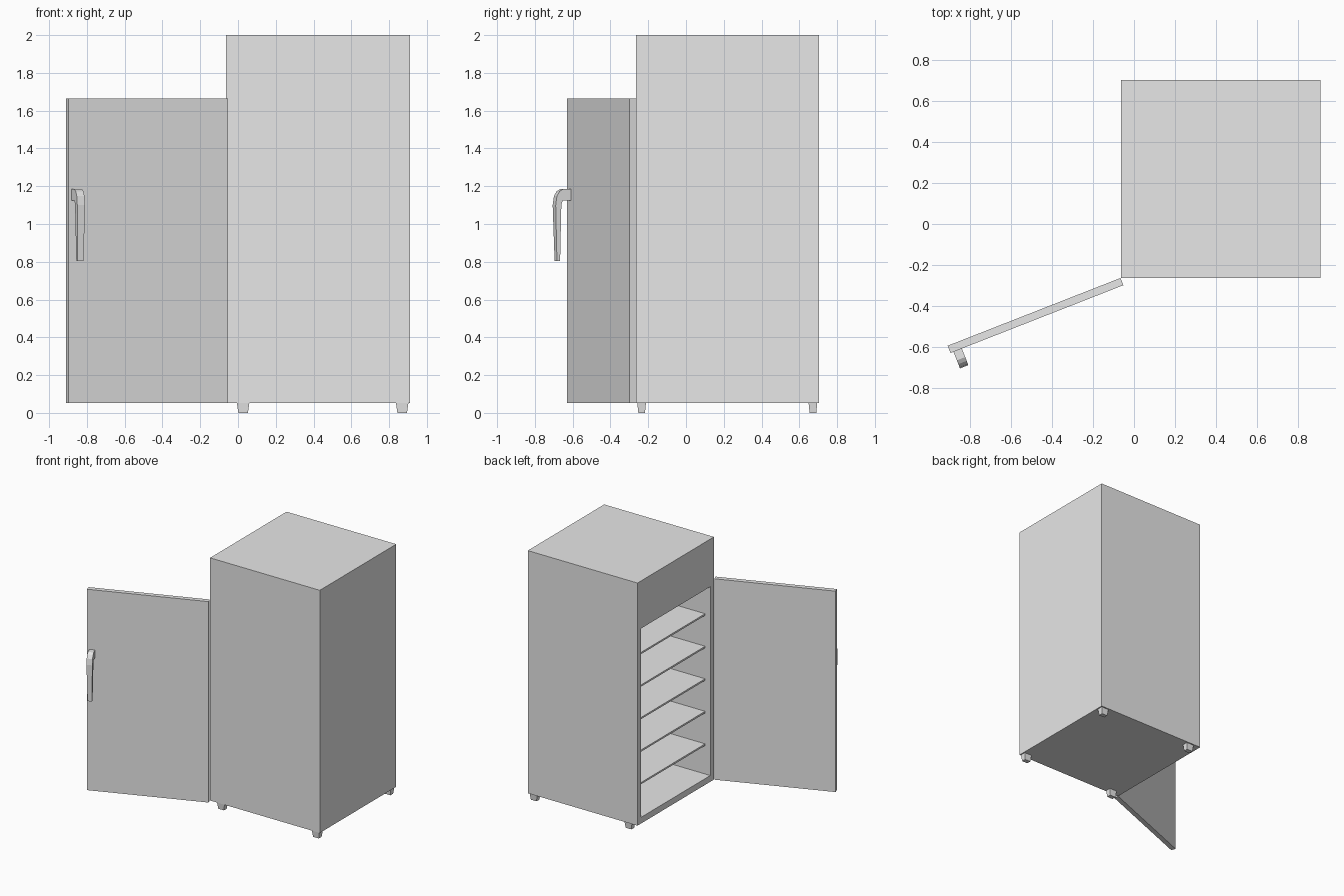
import bpy
import bmesh
from math import radians
from mathutils import Matrix, Vector

if "Cube" in bpy.data.objects:
    bpy.data.objects.remove(bpy.data.objects["Cube"], do_unlink=True)

GREY = (0.8, 0.8, 0.8, 1.0)
grey = bpy.data.materials.new("light_grey")
grey.use_nodes = True
grey.diffuse_color = GREY
for node in grey.node_tree.nodes:
    if node.type == "BSDF_PRINCIPLED":
        node.inputs["Base Color"].default_value = GREY


def finish(name, bm, matrix=None):
    """Turn a bmesh into a flat-shaded object in the shared colour."""
    bmesh.ops.recalc_face_normals(bm, faces=bm.faces)
    mesh = bpy.data.meshes.new(name)
    bm.to_mesh(mesh)
    bm.free()
    mesh.materials.append(grey)
    obj = bpy.data.objects.new(name, mesh)
    bpy.context.collection.objects.link(obj)
    if matrix:
        obj.matrix_world = matrix
    return obj


def box_mesh(low, high):
    """Box between two opposite corners."""
    low, high = Vector(low), Vector(high)
    bm = bmesh.new()
    bmesh.ops.create_cube(bm, size=1)
    for v in bm.verts:
        v.co = (low + high) / 2 + v.co * (high - low)
    return bm


# Main dimensions
X0, X1, Y0, Y1 = -0.063, 0.911, -0.264, 0.705
BASE, TOP, WALL = 0.053, 2.0, 0.046
IN_Y0, IN_Y1 = Y0 + WALL, Y1 - WALL
IN_Z0, IN_Z1 = 0.103, 1.618

# Cabinet: a box with its side face cut into an opening and pushed inward
bm = box_mesh((X0, Y0, BASE), (X1, Y1, TOP))
bm.faces.ensure_lookup_table()
opening = min(bm.faces, key=lambda f: f.calc_center_median().x)
for depth in (X0, X1 - WALL):
    bmesh.ops.inset_individual(bm, faces=[opening], thickness=0.01)
    middle = opening.calc_center_median()
    for v in opening.verts:
        v.co = (depth,
                IN_Y0 if v.co.y < middle.y else IN_Y1,
                IN_Z0 if v.co.z < middle.z else IN_Z1)
finish("cabinet", bm)

# Shelves, set back from the opening
for i in range(5):
    z = 0.345 + 0.261 * i
    finish(f"shelf_{i + 1}", box_mesh((X0 + WALL, IN_Y0, z - 0.014),
                                      (X1 - WALL, IN_Y1, z)))

# Tapered feet
for side, x in (("right", 0.027), ("left", 0.869)):
    for end, y in (("front", -0.235), ("back", 0.672)):
        bm = box_mesh((-0.033, -0.023, 0), (0.033, 0.023, BASE))
        for v in bm.verts:
            if v.co.z < BASE / 2:
                v.co.x *= 0.77
                v.co.y *= 0.77
        finish(f"{end}_{side}_foot", bm, Matrix.Translation((x, y, 0)))

# Door: local -x runs away from the hinge, local -y is the outside
hinge = Matrix.Translation((-0.066, Y0, 0)) @ Matrix.Rotation(radians(21.4), 4, "Z")
THICK = 0.038
finish("door", box_mesh((-0.908, -THICK, BASE), (0, 0, 1.665)), hinge)

# Handle: a bent arm profile (distance from door, height) given a tapering width
profile = [(0, 1.184), (0.045, 1.184), (0.065, 1.173), (0.08, 1.147),
           (0.087, 1.1), (0.078, 0.805), (0.06, 0.805), (0.055, 1.1),
           (0.047, 1.125), (0, 1.125)]
bm = bmesh.new()
sides = []
for sign in (-1, 1):
    ring = []
    for out, z in profile:
        half = 0.017 if z < 1 else 0.022
        ring.append(bm.verts.new((-0.87 + sign * half, -THICK - out, z)))
    sides.append(ring)
    bm.faces.new(ring)
count = len(profile)
for i in range(count):
    j = (i + 1) % count
    bm.faces.new((sides[0][i], sides[0][j], sides[1][j], sides[1][i]))
finish("door_handle", bm, hinge)
